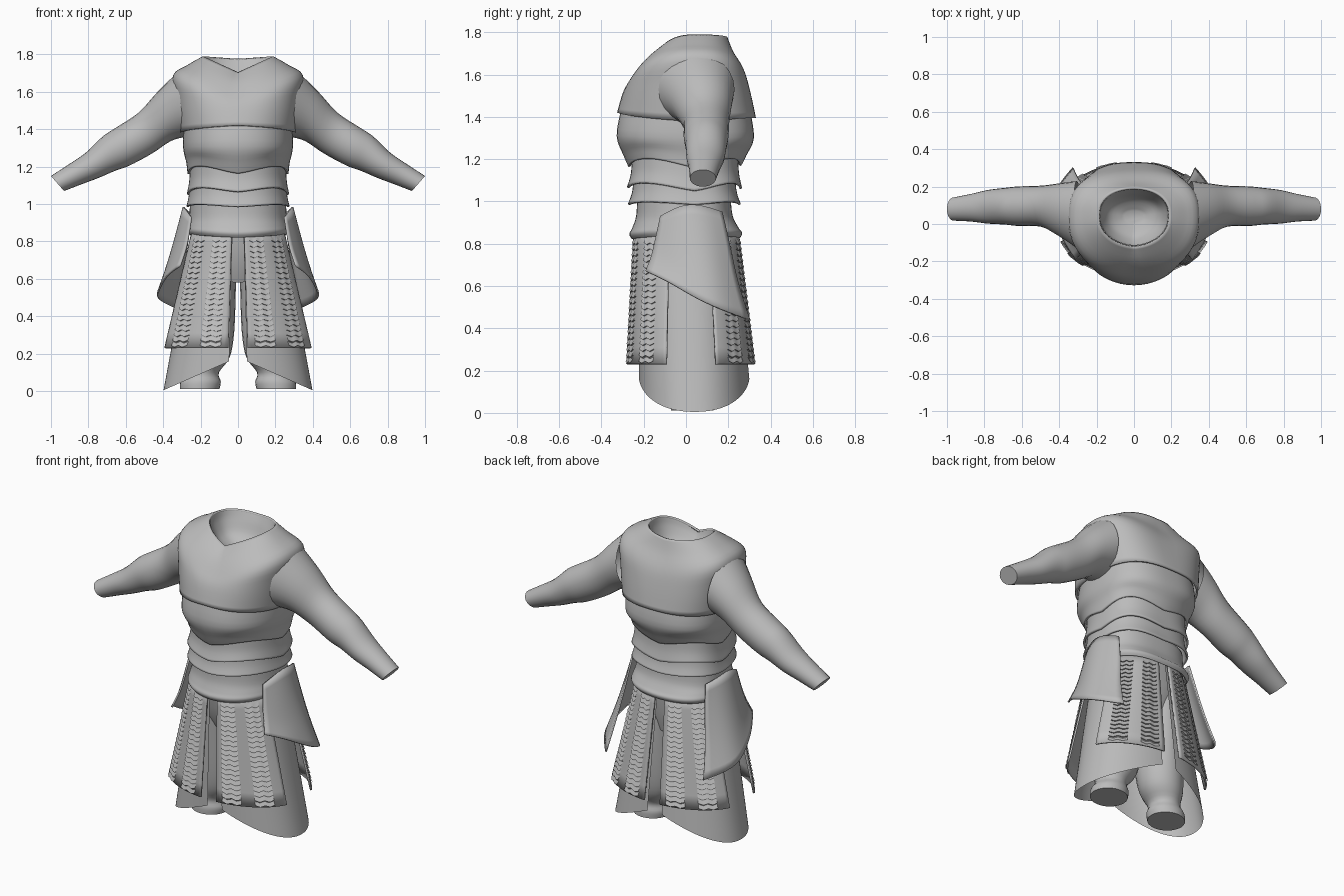
import bpy, bmesh, math
from math import sin, cos, pi

cube = bpy.data.objects.get("Cube")
if cube:
    bpy.data.objects.remove(cube)

grey = bpy.data.materials.new("plain_grey")
grey.use_nodes = True
colour = (0.5, 0.5, 0.5, 1)
grey.diffuse_color = colour
grey.node_tree.nodes["Principled BSDF"].inputs["Base Color"].default_value = colour

MID = 0.04  # depth of the body's widest line


def surface(name, rows, closed=False, caps=(), mirror=False, thick=0, subdiv=0, angle=40):
    """Skin a list of point rows into one mesh object."""
    bm = bmesh.new()
    grid = [[bm.verts.new(p) for p in row] for row in rows]
    n = len(grid[0])
    for a, b in zip(grid, grid[1:]):
        for i in range(n if closed else n - 1):
            j = (i + 1) % n
            bm.faces.new((a[i], a[j], b[j], b[i]))
    for index in caps:
        bm.faces.new(grid[index])
    bmesh.ops.recalc_face_normals(bm, faces=bm.faces)
    mesh = bpy.data.meshes.new(name)
    bm.to_mesh(mesh)
    bm.free()
    mesh.materials.append(grey)
    obj = bpy.data.objects.new(name, mesh)
    bpy.context.collection.objects.link(obj)
    bpy.ops.object.select_all(action='DESELECT')
    obj.select_set(True)
    bpy.context.view_layer.objects.active = obj
    bpy.ops.object.shade_smooth_by_angle(angle=math.radians(angle))
    if mirror:
        obj.modifiers.new("mirror", 'MIRROR')
    if subdiv:
        sub = obj.modifiers.new("smooth", 'SUBSURF')
        sub.levels = sub.render_levels = subdiv
        sub.boundary_smooth = 'PRESERVE_CORNERS'
    if thick:
        solid = obj.modifiers.new("thickness", 'SOLIDIFY')
        solid.thickness = thick
        solid.offset = 0


def power(value, p):
    return math.copysign(abs(value) ** p, value)


def body_ring(rx, front, back, zf, zs, zb, wave=0, square=.78, n=72):
    """Rounded body section with a front keel; height varies around it."""
    pts = []
    for i in range(n):
        t = 2 * pi * i / n
        c, s = cos(t), sin(t)
        if c > 0:
            depth, end, e = (front - MID) * (1 - .06 * abs(s)), zf, .88
        else:
            depth, end, e = back - MID, zb, .78
        z = end + (zs - end) * abs(s) + wave * abs(sin(2 * t))
        pts.append((rx * power(s, square), MID + depth * abs(c) ** e, z))
    return pts


def smooth_rings(rings, steps=4):
    """Catmull-Rom blend between section parameters."""
    out = []
    for i in range(len(rings) - 1):
        a, b, c, d = (rings[max(0, min(len(rings) - 1, k))] for k in range(i - 1, i + 3))
        for k in range(steps):
            u = k / steps
            out.append([q + u * (r - p) / 2 + u * u * (p - 2.5 * q + 2 * r - s / 2)
                        + u ** 3 * (1.5 * (q - r) + (s - p) / 2)
                        for p, q, r, s in zip(a, b, c, d)])
    return out + [rings[-1]]


def tier(name, rings):
    rows = [body_ring(*r) for r in smooth_rings(rings)]
    surface(name, rows, closed=True, thick=.012)


# Layered body armour, from collar to belt
tier("chest_plate", [
    (.185, -.12, .19, 1.70, 1.785, 1.775, 0, 1),
    (.265, -.19, .22, 1.65, 1.74, 1.70, 0, .85),
    (.342, -.25, .27, 1.58, 1.685, 1.61, 0, .72),
    (.33, -.29, .30, 1.52, 1.56, 1.51, 0, .74),
    (.306, -.32, .325, 1.42, 1.38, 1.395, .008, .78)])
tier("rib_plate", [
    (.285, -.30, .30, 1.44, 1.41, 1.42, 0),
    (.287, -.322, .315, 1.31, 1.30, 1.30, .005),
    (.27, -.288, .28, 1.215, 1.22, 1.22, .03),
    (.264, -.266, .255, 1.165, 1.16, 1.17, .042)])
tier("waist_plate_upper", [
    (.25, -.25, .24, 1.22, 1.22, 1.22, 0),
    (.255, -.255, .245, 1.13, 1.12, 1.13, .02),
    (.268, -.274, .26, 1.065, 1.05, 1.06, .032)])
tier("waist_plate_lower", [
    (.25, -.24, .225, 1.12, 1.12, 1.12, 0),
    (.258, -.25, .235, 1.04, 1.04, 1.04, .01),
    (.27, -.27, .254, .985, .985, .985, .012)])
tier("belt", [
    (.25, -.225, .205, 1.02, 1.02, 1.02, 0),
    (.255, -.23, .215, .93, .93, .93, 0),
    (.265, -.25, .245, .87, .885, .87, 0),
    (.27, -.262, .26, .845, .86, .85, 0),
    (.258, -.25, .25, .825, .84, .83, 0)])

# Collar lining and hidden body core
lining = [(.182, -.115, .187, 1.695, 1.78, 1.77, 0, 1),
          (.17, -.10, .165, 1.67, 1.73, 1.73, 0, 1),
          (.13, -.06, .13, 1.63, 1.66, 1.66, 0, 1),
          (.05, .01, .07, 1.61, 1.615, 1.615, 0, 1)]
surface("collar_lining", [body_ring(*r) for r in smooth_rings(lining)], closed=True,
        caps=(-1,))
core = [(.24, -.2, .2, z, z, z) for z in (1.0, .75)] + [(.16, -.12, .16, .58, .6, .58)]
surface("hips", [body_ring(*r) for r in core], closed=True, caps=(0, -1))


# Sleeves: centre x, centre y, centre z, half height, half depth, tilt
def tilted_ring(x, y, z, r, depth, tilt, n=24):
    ring = []
    for i in range(n):
        t = 2 * pi * i / n
        up = r * cos(t)
        ring.append((x + up * sin(tilt), y + depth * sin(t), z + up * cos(tilt)))
    return ring


arm = [(.305, .05, 1.53, .172, .18, .12), (.395, .075, 1.468, .136, .143, .27),
       (.495, .095, 1.38, .115, .11, .32), (.615, .095, 1.308, .108, .106, .33),
       (.69, .095, 1.27, .098, .098, .33), (.78, .092, 1.208, .076, .09, .42),
       (.87, .087, 1.16, .063, .074, .5), (.965, .08, 1.11, .053, .062, .72)]
surface("sleeve", [tilted_ring(*r) for r in smooth_rings(arm)], closed=True,
        caps=(-1,), mirror=True)


# Trouser legs ending in gathered cuffs
def flat_ring(x, y, z, rx, ry):
    return tilted_ring(x, y, z, rx, ry, pi / 2)


leg = [(.12, .02, .85, .12, .17), (.135, .03, .6, .125, .16), (.15, .035, .32, .13, .14),
       (.165, .035, .18, .12, .12), (.19, .03, .1, .088, .09), (.2, .03, .05, .108, .1),
       (.205, .03, .012, .106, .1)]
surface("trouser_leg", [flat_ring(*r) for r in smooth_rings(leg)], closed=True,
        caps=(0, -1), mirror=True)


# Skirt layers follow one flaring shell; v runs from belt to hem
def shell(t, v, grow=0.0):
    rx = .25 + .16 * v + grow
    c = cos(t)
    depth = (.265 + .035 * v if c > 0 else .215 + .08 * v) + grow
    return rx * sin(t), MID - .015 - depth * power(c, .9), .87 - .64 * v


def spread(a, b, n):
    return [a + (b - a) * i / n for i in range(n + 1)]


# Long cloth skirt with a hem curving down at the side
cloth = []
for v in spread(0, 1, 16):
    row = []
    for t in spread(.12, pi - .12, 40):
        x, y, z = shell(t, v, -.012)
        hem = .18 - .175 * sin(t)
        row.append((x, y * (1 - .08 * v) + .018 * v, .87 + (hem - .87) * v))
    cloth.append(row)
surface("cloth_skirt", cloth, mirror=True)


def wrap(t, back):
    return pi - t if back else t


# Four hanging panels, each with two strips of overlapping scales
ROWS = 21
for side in ("front", "back"):
    back = side == "back"
    panel = [[shell(wrap(t, back), v, .005) for t in spread(.125, 1.22, 20)]
             for v in spread(0, 1, 8)]
    surface(side + "_skirt_panel", panel, mirror=True, thick=.01)
    for label, start, stop in (("inner", .22, .5), ("outer", .7, 1.0)):
        strip = []
        for k in range(ROWS):
            for part, lift in ((0, .008), (.96, .018)):
                row = []
                for i, t in enumerate(spread(start, stop, 8)):
                    zigzag = .007 * (i % 4 if i % 4 < 3 else 1)
                    v = .06 + .92 * (k + part) / ROWS + zigzag
                    row.append(shell(wrap(t, back), v, lift))
                strip.append(row)
        surface(side + "_scales_" + label, strip, mirror=True, angle=25)

# Flared hip guards
guard = [
    [(.25, -.12, .93), (.28, -.05, .97), (.295, .02, .99), (.285, .1, .975), (.25, .17, .95)],
    [(.27, -.15, .79), (.325, -.06, .8), (.345, .04, .8), (.33, .13, .79), (.27, .21, .78)],
    [(.29, -.165, .73), (.355, -.06, .68), (.385, .05, .67), (.38, .15, .63), (.30, .24, .62)],
    [(.31, -.19, .67), (.385, -.08, .62), (.42, .03, .55), (.445, .16, .49), (.325, .3, .44)]]
surface("hip_guard", guard, mirror=True, thick=.01, subdiv=2)
